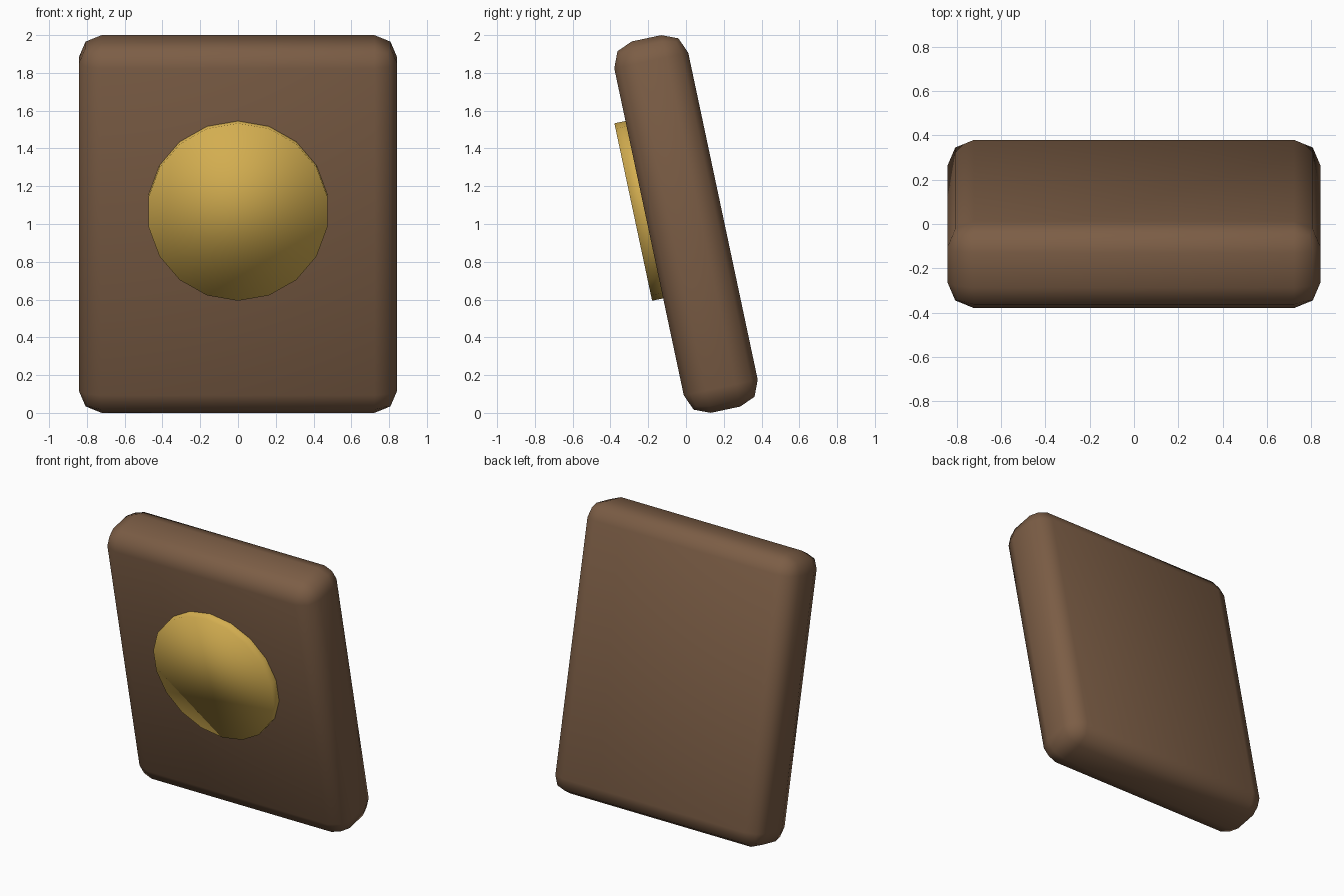
import bpy
import math
from mathutils import Matrix

cube = bpy.data.objects.get("Cube")
if cube:
    bpy.data.objects.remove(cube, do_unlink=True)

# The whole model leans forward about x through its centre
LEAN = Matrix.Translation((0, 0, 1)) @ Matrix.Rotation(math.radians(12), 4, "X")


def make_material(name, rgb):
    mat = bpy.data.materials.new(name)
    mat.use_nodes = True
    mat.diffuse_color = (*rgb, 1)
    mat.node_tree.nodes["Principled BSDF"].inputs["Base Color"].default_value = (*rgb, 1)
    return mat


def finish(obj, name, mat, local):
    obj.name = name
    obj.data.materials.append(mat)
    obj.data.shade_smooth()
    obj.matrix_world = LEAN @ local


brown = make_material("dark_brown", (0.20, 0.11, 0.06))
gold = make_material("gold", (0.65, 0.42, 0.08))

# Thick slab with rounded edges
bpy.ops.mesh.primitive_cube_add(size=1)
slab = bpy.context.object
slab.data.transform(Matrix.Diagonal((1.685, 0.40, 2.01, 1)))
bevel = slab.modifiers.new("rounded_edges", "BEVEL")
bevel.width = 0.12
bevel.segments = 2
finish(slab, "slab", brown, Matrix())

# Round plate set into the front, with a corner pointing up
bpy.ops.mesh.primitive_cylinder_add(vertices=18, radius=0.48, depth=0.12)
finish(bpy.context.object, "round_plate", gold,
       Matrix.Translation((0, -0.20, 0.12)) @ Matrix.Rotation(math.radians(90), 4, "X"))
